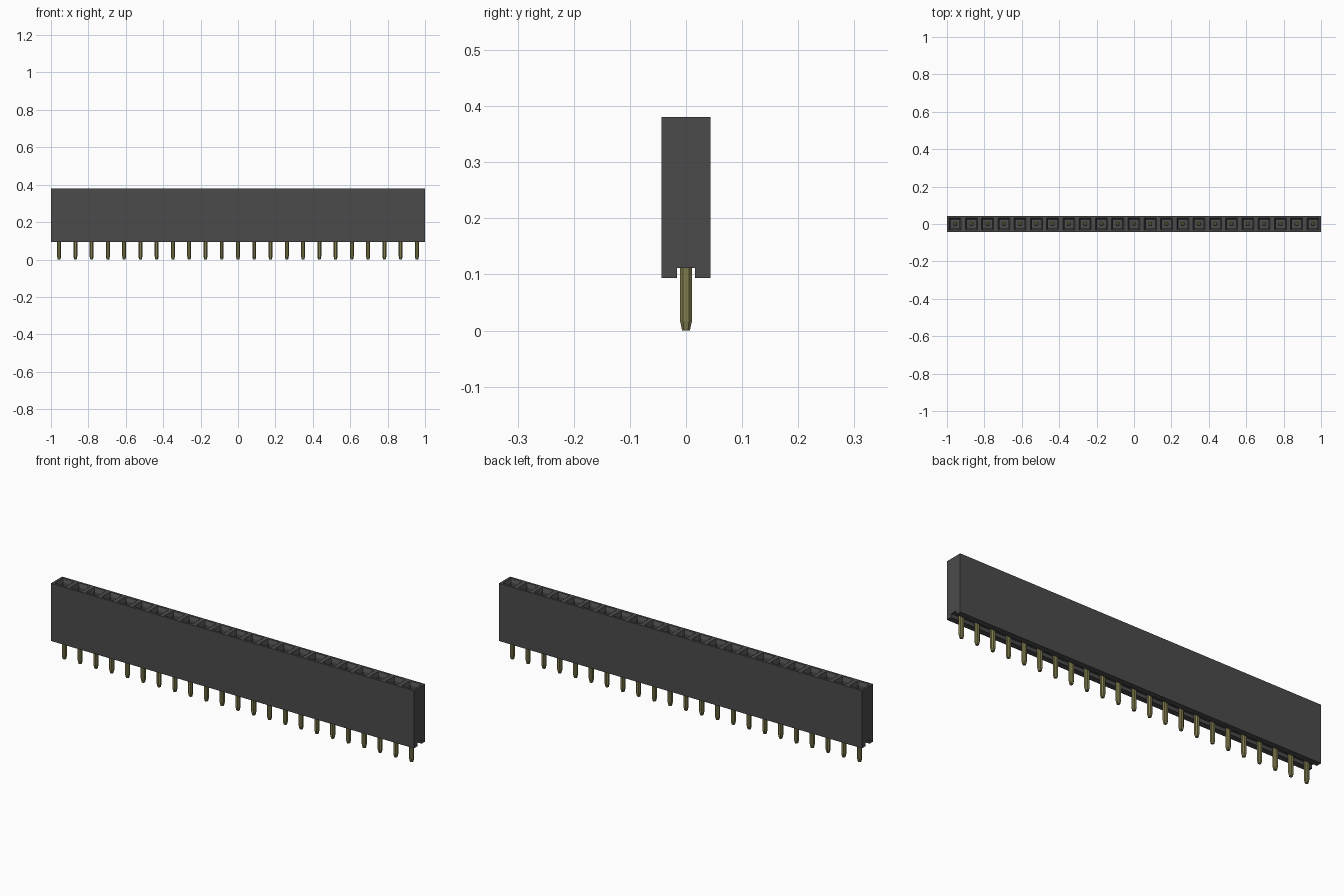
import bpy, bmesh

if "Cube" in bpy.data.objects:
    bpy.data.objects.remove(bpy.data.objects["Cube"], do_unlink=True)

COUNT = 23
PITCH = 2 / COUNT


def material(name, color):
    m = bpy.data.materials.new(name)
    m.use_nodes = True
    m.diffuse_color = (*color, 1)
    m.node_tree.nodes["Principled BSDF"].inputs["Base Color"].default_value = (*color, 1)
    return m


def finish(bm, name, mat):
    bmesh.ops.recalc_face_normals(bm, faces=bm.faces[:])
    mesh = bpy.data.meshes.new(name)
    bm.to_mesh(mesh)
    bm.free()
    mesh.materials.append(mat)
    obj = bpy.data.objects.new(name, mesh)
    bpy.context.collection.objects.link(obj)
    return obj


def loft(bm, rings):
    # Bridge matching rings of points and cap both ends
    loops = [[bm.verts.new(p) for p in ring] for ring in rings]
    n = len(loops[0])
    for a, b in zip(loops, loops[1:]):
        for i in range(n):
            j = (i + 1) % n
            bm.faces.new((a[i], a[j], b[j], b[i]))
    bm.faces.new(loops[0])
    bm.faces.new(loops[-1])


black = material("black plastic", (0.07, 0.07, 0.07))
gold = material("gold metal", (0.22, 0.205, 0.076))

# Housing: slotted profile carried along x, one section per socket
W, S, Z0, Z1, TOP = 0.044, 0.016, 0.094, 0.112, 0.381
profile = [(-W, Z0), (-S, Z0), (-S, Z1), (S, Z1), (S, Z0), (W, Z0), (W, TOP), (-W, TOP)]
bm = bmesh.new()
loft(bm, [[(-1 + i * PITCH, y, z) for y, z in profile] for i in range(COUNT + 1)])
bmesh.ops.recalc_face_normals(bm, faces=bm.faces[:])

# Sockets: funnel mouth, then a straight square hole
sockets = [f for f in bm.faces if f.normal.z > 0.9 and f.calc_center_median().z > 0.3]
for thickness, depth in ((0.016, 0), (0.011, -0.018), (0.0005, -0.12)):
    bmesh.ops.inset_individual(bm, faces=sockets, thickness=thickness, depth=depth)
finish(bm, "housing", black)


def octagon(x, half, z):
    # Square with chamfered corners
    c = half * 0.5
    pts = [(half, -c), (half, c), (c, half), (-c, half),
           (-half, c), (-half, -c), (-c, -half), (c, -half)]
    return [(x + px, py, z) for px, py in pts]


# Pins: tapered tip, straight shank and contact end inside the socket
for i in range(COUNT):
    x = -1 + (i + 0.5) * PITCH
    bm = bmesh.new()
    loft(bm, [octagon(x, h, z) for h, z in
              ((0.007, 0), (0.0105, 0.017), (0.0105, 0.32), (0.006, 0.33))])
    finish(bm, f"pin_{i + 1}", gold)
